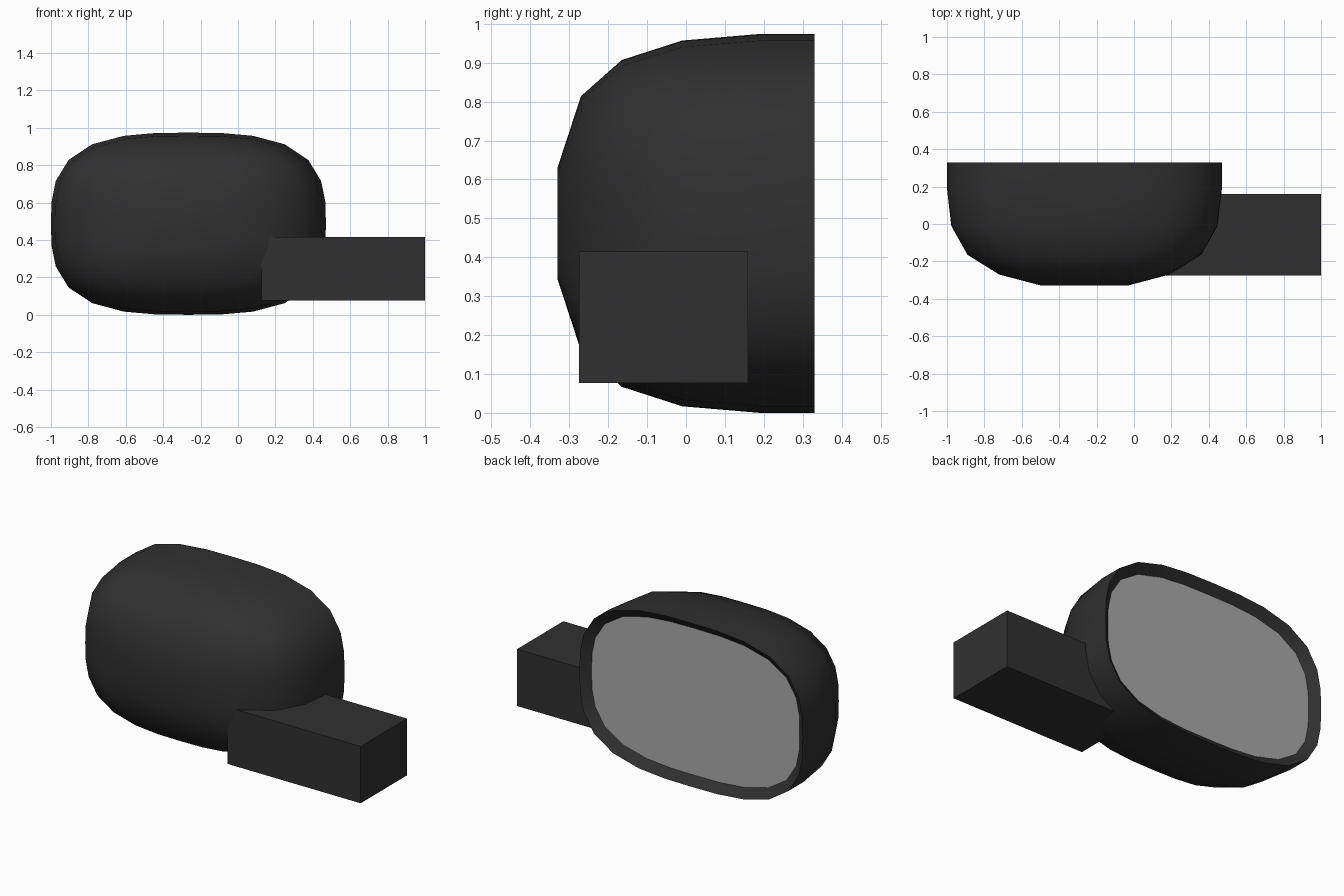
import bpy, bmesh

if "Cube" in bpy.data.objects:
    bpy.data.objects.remove(bpy.data.objects["Cube"])

def material(name, v):
    m = bpy.data.materials.new(name)
    m.diffuse_color = (v, v, v, 1)
    m.use_nodes = True
    m.node_tree.nodes["Principled BSDF"].inputs["Base Color"].default_value = m.diffuse_color
    return m

dark = material("dark_plastic", 0.03)
silver = material("mirror_grey", 0.4)

CX, CZ = -0.265, 0.487
# unit rounded-rectangle outline, one quarter then rotated round
OCT = [(0, 1), (.238, .996), (.469, .965), (.70, .872)]
QUARTER = OCT + [(b, a) for a, b in reversed(OCT[1:])]
OUTLINE = []
qx = QUARTER
for _ in range(4):
    OUTLINE += qx
    qx = [(b, -a) for a, b in qx]

def ring(bm, y, w, h):
    return [bm.verts.new((CX + w * a, y, CZ + h * b)) for a, b in OUTLINE]

def finish(bm, name, mat, smooth=False):
    bmesh.ops.recalc_face_normals(bm, faces=bm.faces)
    me = bpy.data.meshes.new(name)
    bm.to_mesh(me)
    bm.free()
    ob = bpy.data.objects.new(name, me)
    bpy.context.collection.objects.link(ob)
    me.materials.append(mat)
    if smooth:
        bpy.ops.object.select_all(action='DESELECT')
        ob.select_set(True)
        bpy.context.view_layer.objects.active = ob
        bpy.ops.object.shade_smooth_by_angle(angle=0.7)
    return ob

# housing: domed front, sloped lip into the opening at the back
INSET, DEPTH = 0.05, 0.042
RINGS = [(-.33, .228, .144), (-.27, .456, .327), (-.165, .625, .42), (-.01, .712, .47),
         (.19, .735, .487), (.33, .735, .487), (.33 - DEPTH, .735 - INSET, .487 - INSET)]
bm = bmesh.new()
loops = [ring(bm, *r) for r in RINGS]
n = len(OUTLINE)
for a, b in zip(loops, loops[1:]):
    for i in range(n):
        j = (i + 1) % n
        bm.faces.new((a[i], a[j], b[j], b[i]))
bm.faces.new(loops[0])
finish(bm, "mirror_housing", dark, True)

# mirror glass
bm = bmesh.new()
bm.faces.new(list(reversed(ring(bm, *RINGS[-1]))))
glass = finish(bm, "mirror_glass", silver)
if glass.data.polygons[0].normal.y < 0:
    glass.data.flip_normals()

# mounting arm
bm = bmesh.new()
bmesh.ops.create_cube(bm, size=1)
for v in bm.verts:
    v.co.x = 0.5625 + v.co.x * 0.875
    v.co.y = -0.0575 + v.co.y * 0.435
    v.co.z = 0.246 + v.co.z * 0.338
finish(bm, "mounting_arm", dark)
